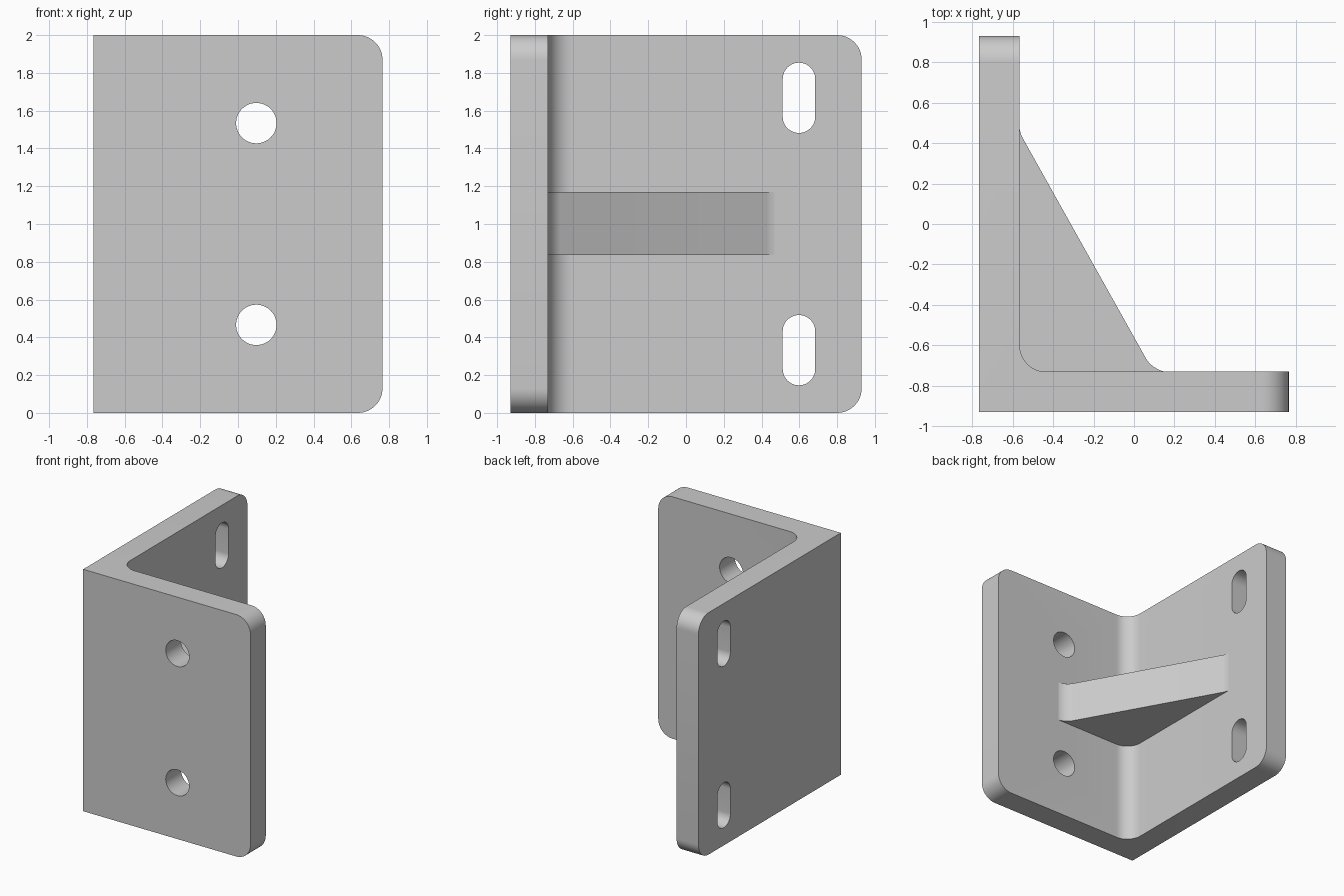
import bpy, bmesh, math
from mathutils import Vector

if "Cube" in bpy.data.objects:
    bpy.data.objects.remove(bpy.data.objects["Cube"])

X, Y, H = 0.765, 0.93, 2.0      # half width, half depth, height
T, R = 0.2, 0.13                # plate thickness, fillet radius
WALL, PLATE = -X + T, -Y + T    # inner faces of the side wall and front plate

grey = bpy.data.materials.new("grey metal")
grey.use_nodes = True
grey.diffuse_color = (0.6, 0.6, 0.6, 1)
grey.node_tree.nodes["Principled BSDF"].inputs["Base Color"].default_value = (0.6, 0.6, 0.6, 1)


def prism(bm, outline, depth):
    """Extrude a closed 3D outline along the depth vector."""
    face = bm.faces.new([bm.verts.new(p) for p in outline])
    new = bmesh.ops.extrude_face_region(bm, geom=[face])["geom"]
    bmesh.ops.translate(bm, vec=depth, verts=[v for v in new if isinstance(v, bmesh.types.BMVert)])
    bmesh.ops.recalc_face_normals(bm, faces=bm.faces)


def fillet(bm, test, offset):
    """Round the edges whose midpoint and direction pass the test."""
    edges = [e for e in bm.edges if test((e.verts[0].co + e.verts[1].co) / 2,
                                         (e.verts[0].co - e.verts[1].co).normalized())]
    bmesh.ops.bevel(bm, geom=edges, offset=offset, offset_type='OFFSET',
                    segments=12, profile=0.5, affect='EDGES')


def finish(bm, name):
    mesh = bpy.data.meshes.new(name)
    bm.to_mesh(mesh)
    bm.free()
    mesh.materials.append(grey)
    obj = bpy.data.objects.new(name, mesh)
    bpy.context.collection.objects.link(obj)
    return obj


def select(obj):
    bpy.ops.object.select_all(action='DESELECT')
    obj.select_set(True)
    bpy.context.view_layer.objects.active = obj


def near(a, b):
    return abs(a - b) < 0.01


def stadium(r, half):
    """Round outline, stretched upright by half on each side."""
    n = 24
    for end in (0, 1):
        for i in range(n + (half > 0)):
            a = math.pi * (end + i / n)
            yield r * math.cos(a), r * math.sin(a) + (half if end == 0 else -half)


# Angle bracket: L-shaped section with rounded inner and outer corners
bm = bmesh.new()
section = [(-X, -Y), (X, -Y), (X, PLATE), (WALL, PLATE), (WALL, Y), (-X, Y)]
prism(bm, [(x, y, 0) for x, y in section], Vector((0, 0, H)))
fillet(bm, lambda m, d: abs(d.z) > 0.9 and near(m.x, WALL) and near(m.y, PLATE), R)
fillet(bm, lambda m, d: (abs(d.y) > 0.9 and near(m.x, X)) or (abs(d.x) > 0.9 and near(m.y, Y)), R)
bracket = finish(bm, "angle_bracket")

# Round holes in the front plate, upright slots in the side wall
bm = bmesh.new()
for side in (-1, 1):
    z = H / 2 + side * 0.534
    prism(bm, [(0.097 + u, -Y - T, z + v) for u, v in stadium(0.107, 0)], Vector((0, 3 * T, 0)))
    z = H / 2 + side * 0.668
    prism(bm, [(-X - T, 0.598 + u, z + v) for u, v in stadium(0.086, 0.1)], Vector((3 * T, 0, 0)))
cutter = finish(bm, "hole_cutter")
cutter.hide_render = True

cut = bracket.modifiers.new("holes", 'BOOLEAN')
cut.operation, cut.solver, cut.object = 'DIFFERENCE', 'EXACT', cutter
select(bracket)
bpy.ops.object.modifier_apply(modifier=cut.name)
bpy.data.objects.remove(cutter)

# Diagonal gusset, blended into both plates and set slightly into them
bm = bmesh.new()
low, high, sunk = Vector((0.097, PLATE - 0.002)), Vector((WALL - 0.002, 0.455)), 0.08
section = [(WALL - sunk, PLATE - sunk), (0.3, PLATE - sunk), (0.3, low.y), low,
           high, (high.x, 0.6), (WALL - sunk, 0.6)]
prism(bm, [(p[0], p[1], 0.835) for p in section], Vector((0, 0, 0.335)))
fillet(bm, lambda m, d: abs(d.z) > 0.9 and near(m.x, low.x) and near(m.y, low.y), 0.076)
fillet(bm, lambda m, d: abs(d.z) > 0.9 and near(m.x, high.x) and near(m.y, high.y), 0.034)
gusset = finish(bm, "gusset")

for part in (bracket, gusset):
    select(part)
    bpy.ops.object.shade_smooth_by_angle(angle=math.radians(30))
